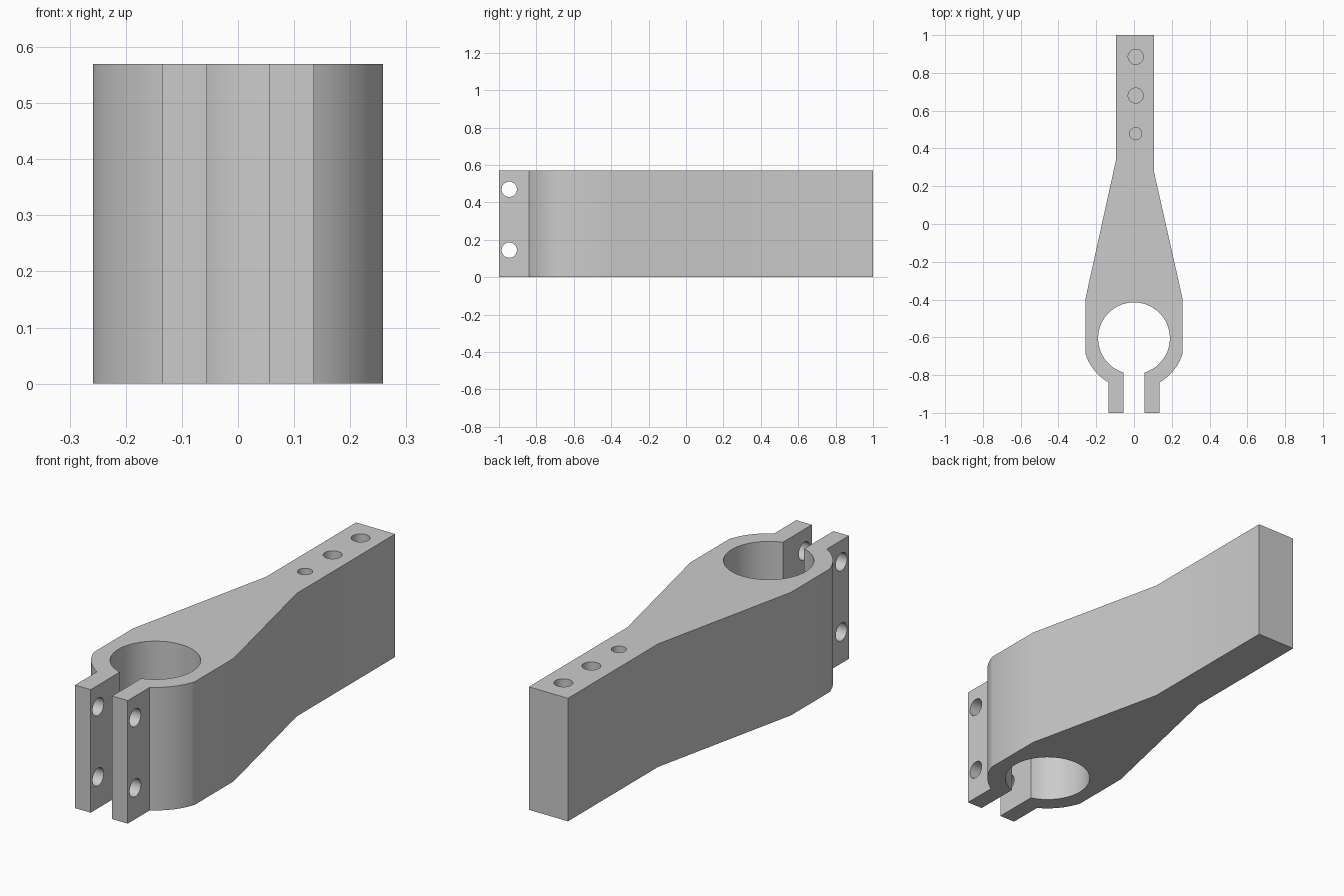
import bpy
import bmesh
from math import sin, cos, asin, atan2, pi, radians
from mathutils import Matrix

cube = bpy.data.objects.get("Cube")
if cube:
    bpy.data.objects.remove(cube, do_unlink=True)

HEIGHT = 0.57
RING_Y, BORE_R, RING_R = -0.605, 0.19, 0.27
SIDE_X, LUG_OUT, LUG_IN = 0.258, 0.135, 0.055

grey = bpy.data.materials.new("plain grey")
grey.use_nodes = True
grey.diffuse_color = (0.6, 0.6, 0.6, 1)
grey.node_tree.nodes["Principled BSDF"].inputs["Base Color"].default_value = (0.6, 0.6, 0.6, 1)


def arc(radius, start, end, steps):
    """Points around the bore centre, end points included."""
    angles = [start + (end - start) * i / steps for i in range(steps + 1)]
    return [(radius * cos(a), RING_Y + radius * sin(a)) for a in angles]


def make_object(name, bm):
    bmesh.ops.recalc_face_normals(bm, faces=bm.faces)
    mesh = bpy.data.meshes.new(name)
    bm.to_mesh(mesh)
    bm.free()
    obj = bpy.data.objects.new(name, mesh)
    bpy.context.collection.objects.link(obj)
    mesh.materials.append(grey)
    return obj


def drill(body, radius, depth, matrix):
    """Cut a round hole centred on the given matrix."""
    bm = bmesh.new()
    bmesh.ops.create_cone(bm, cap_ends=True, segments=40, radius1=radius,
                          radius2=radius, depth=depth, matrix=matrix)
    cutter = make_object("hole_cutter", bm)
    cutter.hide_render = True
    mod = body.modifiers.new("hole", 'BOOLEAN')
    mod.operation = 'DIFFERENCE'
    mod.solver = 'EXACT'
    mod.object = cutter
    bpy.ops.object.modifier_apply(modifier=mod.name)
    bpy.data.objects.remove(cutter, do_unlink=True)


# Outline of the tapered arm with the split clamp ring
slot = asin(LUG_IN / BORE_R)
lug = asin(LUG_OUT / RING_R)
side = atan2(-(RING_R**2 - SIDE_X**2) ** 0.5, SIDE_X)
outline = [(-0.095, 1), (-0.095, 0.34), (-SIDE_X, -0.4)]
outline += arc(RING_R, pi - side, 1.5 * pi - lug, 12)
outline += [(-LUG_OUT, -1), (-LUG_IN, -1)]
outline += arc(BORE_R, 1.5 * pi - slot, slot - pi / 2, 64)
outline += [(LUG_IN, -1), (LUG_OUT, -1)]
outline += arc(RING_R, lug - pi / 2, side, 12)
outline += [(SIDE_X, -0.4), (0.105, 0.28), (0.105, 1)]

bm = bmesh.new()
base = bm.faces.new([bm.verts.new((x, y, 0)) for x, y in outline])
top = bmesh.ops.extrude_face_region(bm, geom=[base])["geom"]
bmesh.ops.translate(bm, vec=(0, 0, HEIGHT),
                    verts=[v for v in top if isinstance(v, bmesh.types.BMVert)])
clamp = make_object("clamp_arm", bm)
bpy.context.view_layer.objects.active = clamp
clamp.select_set(True)

# Bolt holes across both clamp lugs
for z in (0.145, 0.47):
    drill(clamp, 0.041, 0.4,
          Matrix.Translation((0, -0.945, z)) @ Matrix.Rotation(pi / 2, 4, 'Y'))

# Blind holes in the top of the narrow bar
for y, radius in ((0.885, 0.04), (0.68, 0.04), (0.478, 0.032)):
    drill(clamp, radius, 0.6, Matrix.Translation((0.009, y, HEIGHT)))

bpy.ops.object.shade_smooth_by_angle(angle=radians(20))
